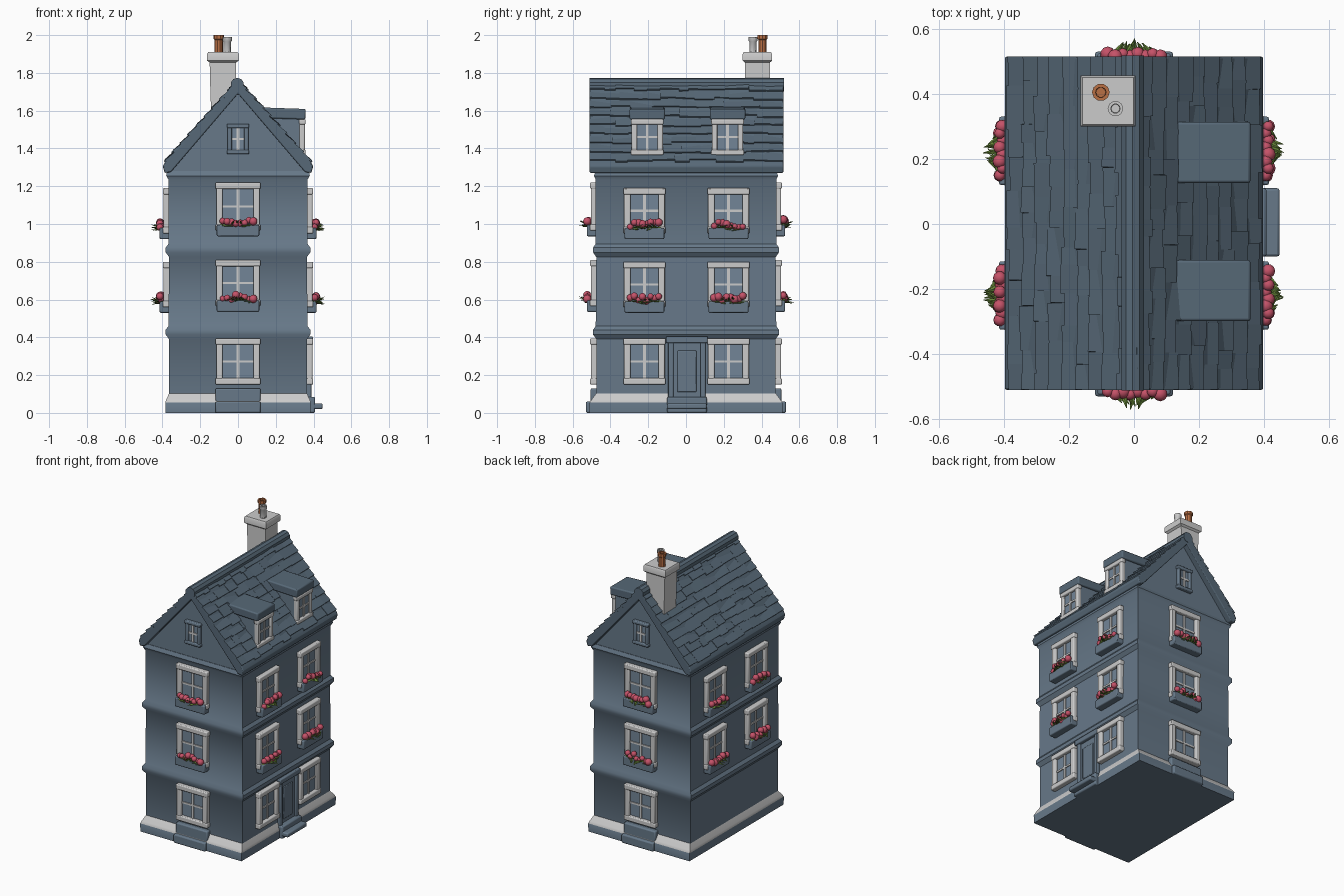
import bpy, bmesh, math, random
from mathutils import Matrix, Vector

if "Cube" in bpy.data.objects:
    bpy.data.objects.remove(bpy.data.objects["Cube"])
random.seed(4)

def mat(name, r, g, b):
    m = bpy.data.materials.new(name)
    m.diffuse_color = (r, g, b, 1)
    m.use_nodes = True
    m.node_tree.nodes["Principled BSDF"].inputs["Base Color"].default_value = m.diffuse_color
    return m

WALL = mat("slate blue wall", 0.135, 0.19, 0.25)
ROOF = mat("dark slate roof", 0.095, 0.14, 0.185)
WHITE = mat("off white", 0.60, 0.60, 0.60)
GLASS = mat("window glass", 0.17, 0.235, 0.31)
PINK = mat("pink petals", 0.56, 0.085, 0.14)
GREEN = mat("leaf green", 0.13, 0.23, 0.04)
CLAY = mat("clay pot", 0.48, 0.16, 0.06)

parts = {}
def part(name, m, bevel=0.0):
    if name not in parts:
        parts[name] = (bmesh.new(), [m], bevel)
    return parts[name][0]

def box(bm, lo, hi, M=Matrix()):
    lo, hi = Vector(lo), Vector(hi)
    S = Matrix.Diagonal((*(hi - lo), 1))
    return bmesh.ops.create_cube(bm, size=1, matrix=M @ Matrix.Translation((lo + hi) / 2) @ S)["verts"]

def loft(bm, rings):
    """Stack closed rings of points and cap both ends."""
    vs = [[bm.verts.new(p) for p in r] for r in rings]
    n = len(vs[0])
    for a, b in zip(vs, vs[1:]):
        for i in range(n):
            bm.faces.new((a[i], a[(i + 1) % n], b[(i + 1) % n], b[i]))
    bm.faces.new(vs[0][::-1])
    bm.faces.new(vs[-1])
    return vs

def rect(z, hx, hy, cx=0, cy=0):
    return [(cx + sx * hx, cy + sy * hy, z) for sx, sy in ((-1, -1), (1, -1), (1, 1), (-1, 1))]

# wall frames: local x along the wall, local -y outward
def side(angle, dist, u=0.0):
    return Matrix.Rotation(math.radians(angle), 4, 'Z') @ Matrix.Translation((u, -dist, 0))

# house body with floor ledges
bm = part("house_walls", WALL)
rings = [rect(0.03, .365, .475)]
for z in (0.43, 0.865):
    rings += [rect(z - .04, .365, .475), rect(z - .015, .383, .492), rect(z + .01, .383, .492), rect(z + .03, .368, .478)]
rings += [rect(1.235, .368, .478), rect(1.255, .38, .488), rect(1.28, .375, .478)]
loft(bm, rings)
gable = [(-.365, 1.27), (.365, 1.27), (0, 1.71)]
loft(part("gable_walls", WALL), [[(x, y, z) for x, z in gable] for y in (.475, -.475)])

# plinth with a white sloped top
bm = part("plinth", WALL)
parts["plinth"][1].append(WHITE)
loft(bm, [rect(0, .383, .51), rect(.055, .385, .51), rect(.07, .38, .50), rect(.105, .364, .474)])
for f in bm.faces:
    f.material_index = 1 if .06 < f.calc_center_median().z else 0

# steps
bm = part("steps", WALL, .008)
for a in (0, 180):
    box(bm, (-.12, -.055, 0), (.12, .02, .06), side(a, .475))
    box(bm, (-.12, -.03, .05), (.12, .02, .13), side(a, .475))
box(bm, (-.10, -.08, .02), (.11, .02, .05), side(90, .368))
box(bm, (-.10, -.04, 0), (.11, .02, .085), side(90, .368))

def window(M, w, z0, z1, frame_mat=WHITE, t=.034, d=.027, cross=True):
    fr = part("window_frames" if frame_mat == WHITE else "attic_window_frames", frame_mat, .006)
    h, e = w / 2, .004
    box(fr, (-h, -d, z0), (-h + t, .01, z1), M)
    box(fr, (h - t, -d, z0), (h, .01, z1), M)
    box(fr, (-h - e, -d - e, z1 - t), (h + e, .01, z1), M)
    box(fr, (-h - e, -d - e, z0), (h + e, .01, z0 + t), M)
    box(part("window_panes", GLASS), (-h + t / 2, -.007, z0 + t / 2), (h - t / 2, .005, z1 - t / 2), M)
    if cross:
        bars = part("window_bars", frame_mat)
        zc = (z0 + z1) / 2
        box(bars, (-.007, -.014, z0 + t), (.007, 0, z1 - t), M)
        box(bars, (-h + t, -.013, zc - .006), (h - t, 0, zc + .006), M)

def flower_box(M, w, z):
    h = w / 2
    box(part("flower_boxes", WALL, .006), (-h, -.048, z), (h, .01, z + .06), M)
    petals, leaves = part("flowers", PINK), part("leaves", GREEN)
    for i in range(8):
        u = (i + .5) / 8 * 2 - 1
        p = (u * h * .82, -.038 - .008 * (i % 2), z + .07 + random.uniform(-.008, .022))
        bmesh.ops.create_icosphere(petals, subdivisions=2, radius=random.uniform(.016, .023),
                                   matrix=M @ Matrix.Translation(p))
    for i in range(11):
        u = i / 10 * 2 - 1
        yaw = -u * 1.0 + random.uniform(-.2, .2)
        L = random.uniform(.05, .07)
        # flat pointed leaf: cone laid along local -y
        T = (M @ Matrix.Translation((u * h * .8, -.03, z + .058)) @ Matrix.Rotation(-yaw * -1, 4, 'Z')
             @ Matrix.Rotation(math.radians(90) - random.uniform(-.25, .45), 4, 'X')
             @ Matrix.Diagonal((1, .45, 1, 1)) @ Matrix.Translation((0, 0, L / 2)))
        bmesh.ops.create_cone(leaves, cap_ends=True, segments=4, radius1=.015, radius2=.001, depth=L, matrix=T)

# windows and flower boxes on the four walls
for a in (0, 180):
    M = side(a, .477)
    for k, (z0, z1) in enumerate(((.15, .395), (.565, .81), (.965, 1.22))):
        window(M, .23, z0, z1)
        if k:
            flower_box(M, .225, z0 - .03)
    window(M, .11, 1.37, 1.53, WALL, .022, .018)
for a in (90, -90):
    for u in (-.22, .225):
        M = side(a, .367, u if a > 0 else -u)
        for k, (z0, z1) in enumerate(((.15, .395), (.56, .80), (.95, 1.19))):
            if k or a > 0:
                window(M, .215, z0, z1)
            if k:
                flower_box(M, .21, z0 - .03)

# door on the right wall
M = side(90, .366, .005)
bm = part("door_frame", WALL, .006)
for s in (-1, 1):
    box(bm, (s * .085 - .014, -.022, .06), (s * .085 + .014, .01, .38), M)
box(bm, (-.11, -.03, .37), (.11, .01, .405), M)
bm = part("door", WALL, .004)
box(bm, (-.075, -.008, .06), (.075, .01, .375), M)
box(bm, (-.05, -.014, .11), (.05, .0, .33), M)

# roof slab
half = [(.385, 1.33), (.398, 1.305), (.388, 1.27), (.355, 1.275)]
prof = [(0, 1.76)] + half + [(0, 1.69)] + [(-x, z) for x, z in half[::-1]]
loft(part("roof", ROOF, .006), [[(x, y, z) for x, z in prof] for y in (.515, -.51)])

# overlapping shingles of random length
bm = part("shingles", ROOF)
slope = math.atan2(.43, .385)
rows, step = 9, .063
for s in (-1, 1):
    for r in range(rows):
        y = -.51
        while y < .51:
            y2 = min(y + random.uniform(.05, .15), .515)
            if .515 - y2 < .04:
                y2 = .515
            d = .012 + r * step + random.uniform(-.012, .008)
            # local x runs up the slope from the eave
            T = (Matrix.Diagonal((s, 1, 1, 1)) @ Matrix.Translation((.39, 0, 1.325)) @ Matrix.Rotation(slope, 4, 'Y')
                 @ Matrix.Translation((-d, (y + y2) / 2, 0)) @ Matrix.Rotation(random.uniform(-.05, .05), 4, 'X')
                 @ Matrix.Rotation(random.uniform(.10, .2), 4, 'Y').inverted())
            box(bm, (-.075, (y - y2) / 2, -.006), (.0, (y2 - y) / 2, .008), T)
            y = y2

# ridge roll
bmesh.ops.create_cone(part("ridge", ROOF), cap_ends=True, segments=10, radius1=.036, radius2=.036, depth=1.03,
                      matrix=Matrix.Translation((-.004, .003, 1.738)) @ Matrix.Rotation(math.pi / 2, 4, 'X'))

# dormers
for y in (-.205, .22):
    box(part("dormer_walls", WALL), (.08, y - .078, 1.33), (.335, y + .078, 1.57))
    T = Matrix.Translation((.24, y, 1.587)) @ Matrix.Rotation(.035, 4, 'Y')
    box(part("dormer_roofs", ROOF, .008), (-.14, -.094, -.03), (.118, .094, .026), T)
    window(side(90, .334, y), .165, 1.365, 1.555, t=.028, d=.02)

# chimney with flared cap
cx, cy = -.08, .378
loft(part("chimney", WHITE), [rect(1.52, .06, .066, cx, cy), rect(1.76, .068, .066, cx, cy),
     rect(1.855, .07, .066, cx, cy), rect(1.865, .084, .078, cx, cy),
     rect(1.9, .084, .078, cx, cy), rect(1.91, .078, .072, cx, cy)])

# hollow chimney pots
def pot(name, m, x, y, r, top):
    prof = [(r * .85, 1.90), (r * .85, top - .025), (r, top - .02), (r, top), (r * .6, top), (r * .55, top - .03)]
    loft(part(name, m), [[(x + q * math.cos(i * math.tau / 10), y + q * math.sin(i * math.tau / 10), z)
                          for i in range(10)] for q, z in prof])
pot("clay_chimney_pot", CLAY, -.102, .405, .027, 2.0)
pot("white_chimney_pot", WHITE, -.057, .355, .024, 1.99)

# turn every part into an object
for name, (bm, mats, bevel) in parts.items():
    bmesh.ops.recalc_face_normals(bm, faces=bm.faces)
    me = bpy.data.meshes.new(name)
    bm.to_mesh(me)
    bm.free()
    for m in mats:
        me.materials.append(m)
    ob = bpy.data.objects.new(name, me)
    bpy.context.collection.objects.link(ob)
    if bevel:
        mod = ob.modifiers.new("soft_edges", 'BEVEL')
        mod.width, mod.segments = bevel, 2
    bpy.ops.object.select_all(action='DESELECT')
    ob.select_set(True)
    bpy.context.view_layer.objects.active = ob
    bpy.ops.object.shade_smooth_by_angle(angle=math.radians(35))
